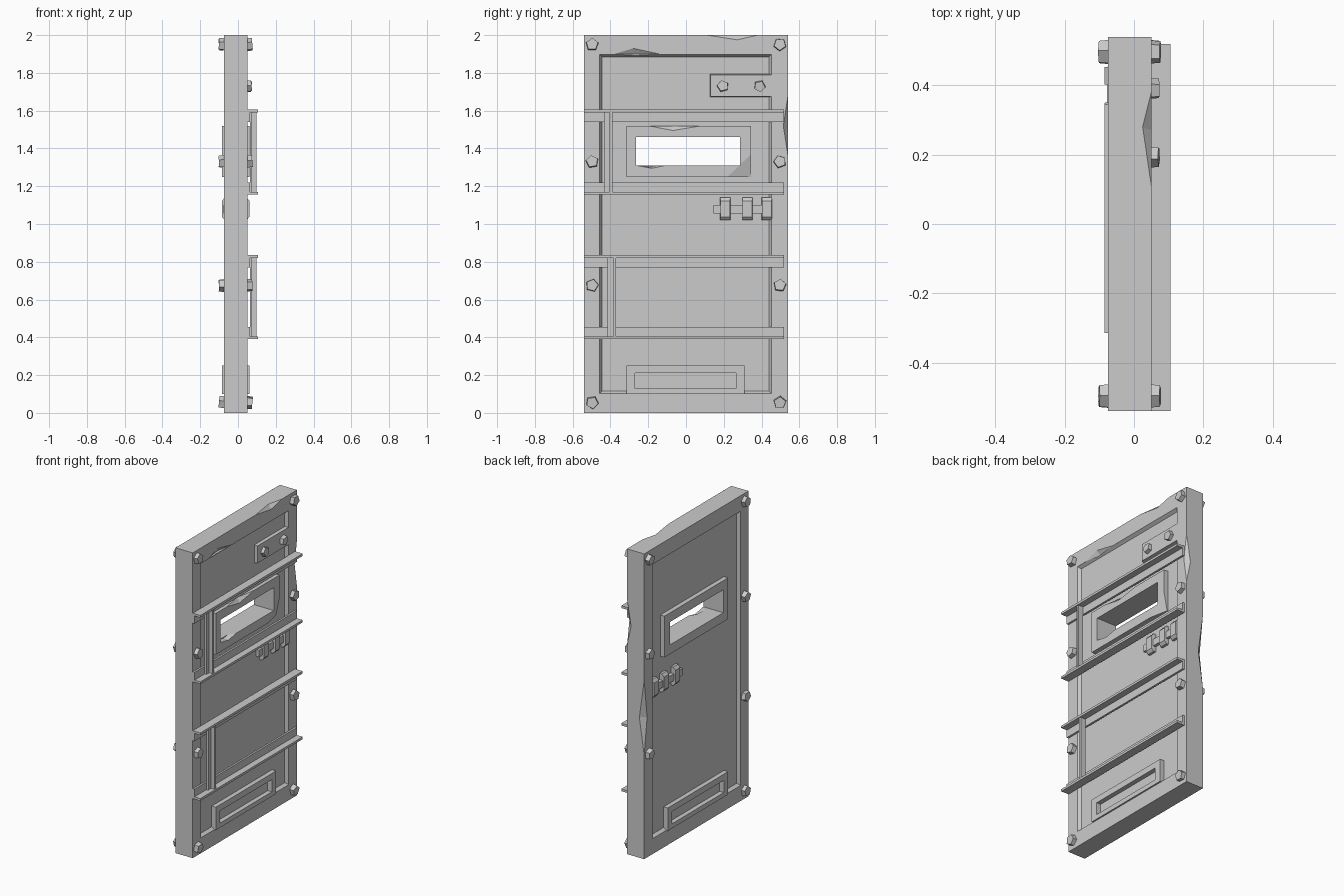
import bpy, bmesh, math, random
from mathutils import Matrix, Vector

if "Cube" in bpy.data.objects:
    bpy.data.objects.remove(bpy.data.objects["Cube"])

random.seed(4)
MID = -0.0125  # middle plane of the door thickness


def add(name, bm):
    bmesh.ops.recalc_face_normals(bm, faces=bm.faces)
    me = bpy.data.meshes.new(name)
    bm.to_mesh(me)
    bm.free()
    ob = bpy.data.objects.new(name, me)
    bpy.context.collection.objects.link(ob)
    return ob


def hull(name, pts):
    bm = bmesh.new()
    vs = [bm.verts.new(p) for p in pts]
    r = bmesh.ops.convex_hull(bm, input=vs)
    junk = [v for v in r["geom_interior"] if isinstance(v, bmesh.types.BMVert)]
    if junk:
        bmesh.ops.delete(bm, geom=junk, context='VERTS')
    bmesh.ops.dissolve_limit(bm, angle_limit=0.001, verts=bm.verts, edges=bm.edges)
    return add(name, bm)


def box(name, x, y, z, inset=0.0):
    # box whose x[1] end is inset (sloped sides) by the given amount
    return hull(name, [(x[i], y[j] + (inset * i * (1 - 2 * j)), z[k] + (inset * i * (1 - 2 * k)))
                       for i in (0, 1) for j in (0, 1) for k in (0, 1)])


def cut(ob, cutters):
    for c in cutters:
        m = ob.modifiers.new("cut", 'BOOLEAN')
        m.operation, m.solver, m.object = 'DIFFERENCE', 'EXACT', c
    bpy.context.view_layer.update()
    dg = bpy.context.evaluated_depsgraph_get()
    me = bpy.data.meshes.new_from_object(ob.evaluated_get(dg))
    ob.modifiers.clear()
    ob.data = me
    for c in cutters:
        bpy.data.objects.remove(c)


def chip(a, b, p, q):
    # wedge nicking the edge a-b down to p and q on the two neighbouring faces
    a, b, p, q = map(Vector, (a, b, p, q))
    m = (a + b) / 2
    d = (b - a).normalized()
    out = m - (p + q) / 2
    out -= d * out.dot(d)
    return hull("chip_cutter", [a, b, p, q, m + out.normalized() * 0.03])


# Door slab with recessed panels on both faces, a view slot and worn edges
slab = box("door_slab", (-0.075, 0.05), (-0.54, 0.54), (0, 2))
cut(slab, [
    box("recess_f", (0.06, 0.03), (-0.465, 0.46), (0.095, 1.905), 0.02),
    box("recess_b", (-0.085, -0.055), (-0.465, 0.46), (0.095, 1.905), 0.02),
    box("slot", (-0.2, 0.2), (-0.265, 0.285), (1.31, 1.46)),
    chip((0.05, 0.11, 2), (0.05, 0.38, 2), (0.025, 0.28, 2), (0.05, 0.27, 1.975)),
    chip((0.05, 0.54, 1.36), (0.05, 0.54, 1.68), (0.02, 0.54, 1.5), (0.05, 0.515, 1.52)),
    chip((-0.075, 0.54, 0.68), (-0.075, 0.54, 1.17), (-0.04, 0.54, 0.92), (-0.075, 0.51, 0.92)),
    chip((0.05, -0.38, 1.9), (0.05, -0.14, 1.9), (0.05, -0.28, 1.93), (0.03, -0.27, 1.9)),
])

# Raised rim around the view slot
rim = box("slot_rim", (-0.085, 0.06), (-0.315, 0.345), (1.25, 1.52))
cut(rim, [
    box("slot", (-0.2, 0.2), (-0.265, 0.285), (1.31, 1.46)),
    chip((0.06, -0.2, 1.52), (0.06, 0.08, 1.52), (0.035, -0.06, 1.52), (0.06, -0.07, 1.495)),
    chip((0.06, -0.262, 1.31), (0.06, -0.11, 1.31), (0.06, -0.18, 1.295), (0.0, -0.2, 1.31)),
    hull("corner_cutter", [(0.06, 0.22, 1.25), (0.06, 0.345, 1.37), (0.035, 0.345, 1.25),
                           (0.08, 0.36, 1.24)]),
])

# Lower hatch frame, open on both faces
hatch = box("lower_hatch_frame", (-0.085, 0.06), (-0.315, 0.31), (0.1, 0.25))
cut(hatch, [box("h", x, (-0.27, 0.265), (0.13, 0.21))
            for x in ((0.03, 0.2), (-0.2, -0.055))])

# Plate joined to the border, front face only
box("lock_plate", (0.02, 0.05), (0.125, 0.46), (1.67, 1.795), 0.006)


def bolt(name, x, y, z, side, r=0.037, h=0.026):
    bm = bmesh.new()
    bmesh.ops.create_cone(bm, segments=5, radius1=r, radius2=r * 0.88, depth=h + 0.02,
                          cap_ends=True)
    spin = Matrix.Rotation(random.uniform(0, 1.2), 4, 'Z')
    tilt = Matrix.Rotation(random.uniform(-0.12, 0.12), 4, 'Y')
    turn = Matrix.Rotation(side * math.pi / 2, 4, 'Y')
    pos = Matrix.Translation((x + side * (h - 0.02) / 2, y, z))
    bmesh.ops.transform(bm, matrix=pos @ tilt @ turn @ spin, verts=bm.verts)
    add(name, bm)


# Five-sided bolts on the border and on the lock plate
for side, x in ((1, 0.05), (-1, -0.075)):
    for y in (-0.497, 0.497):
        for z in (1.95, 1.33, 0.675, 0.055):
            if side < 0 and y > 0 and z < 0.1:
                continue
            bolt("border_bolt", x, y, z, side)
for y in (0.195, 0.39):
    bolt("plate_bolt", 0.05, y, 1.73, 1, 0.034, 0.022)

# Latch rod with three clamps, showing on both faces
box("latch_rod", (-0.078, 0.05), (0.145, 0.45), (1.055, 1.1))
for y in (0.208, 0.325, 0.428):
    hull("latch_clamp", [(MID + s * h, y + j * w, 1.08 + k * t)
                         for s in (-1, 1) for j in (-1, 1) for k in (-1, 1)
                         for h, w, t in ((0.058, 0.027, 0.06), (0.073, 0.025, 0.042))])

# Two pairs of angle-iron rails, lip on the outer side of each pair
for top, bottom, post_y in ((1.605, 1.155, -0.435), (0.835, 0.39, -0.415)):
    for edge, inward in ((top, -1), (bottom, 1)):
        prof = [(0.05, 0), (0.105, 0), (0.105, 0.015), (0.063, 0.015), (0.063, 0.065), (0.05, 0.065)]
        bm = bmesh.new()
        f = bm.faces.new([bm.verts.new((x, -0.54, edge + inward * d)) for x, d in prof])
        ext = bmesh.ops.extrude_face_region(bm, geom=[f])["geom"]
        bmesh.ops.translate(bm, vec=(0, 1.06, 0),
                            verts=[v for v in ext if isinstance(v, bmesh.types.BMVert)])
        add("rail", bm)
    # Upright stop of angle section between the rails
    z = (bottom + 0.015, top - 0.015)
    box("rail_stop_plate", (0.063, 0.075), (post_y, post_y + 0.045), z)
    box("rail_stop_lip", (0.075, 0.098), (post_y + 0.03, post_y + 0.045), z)
